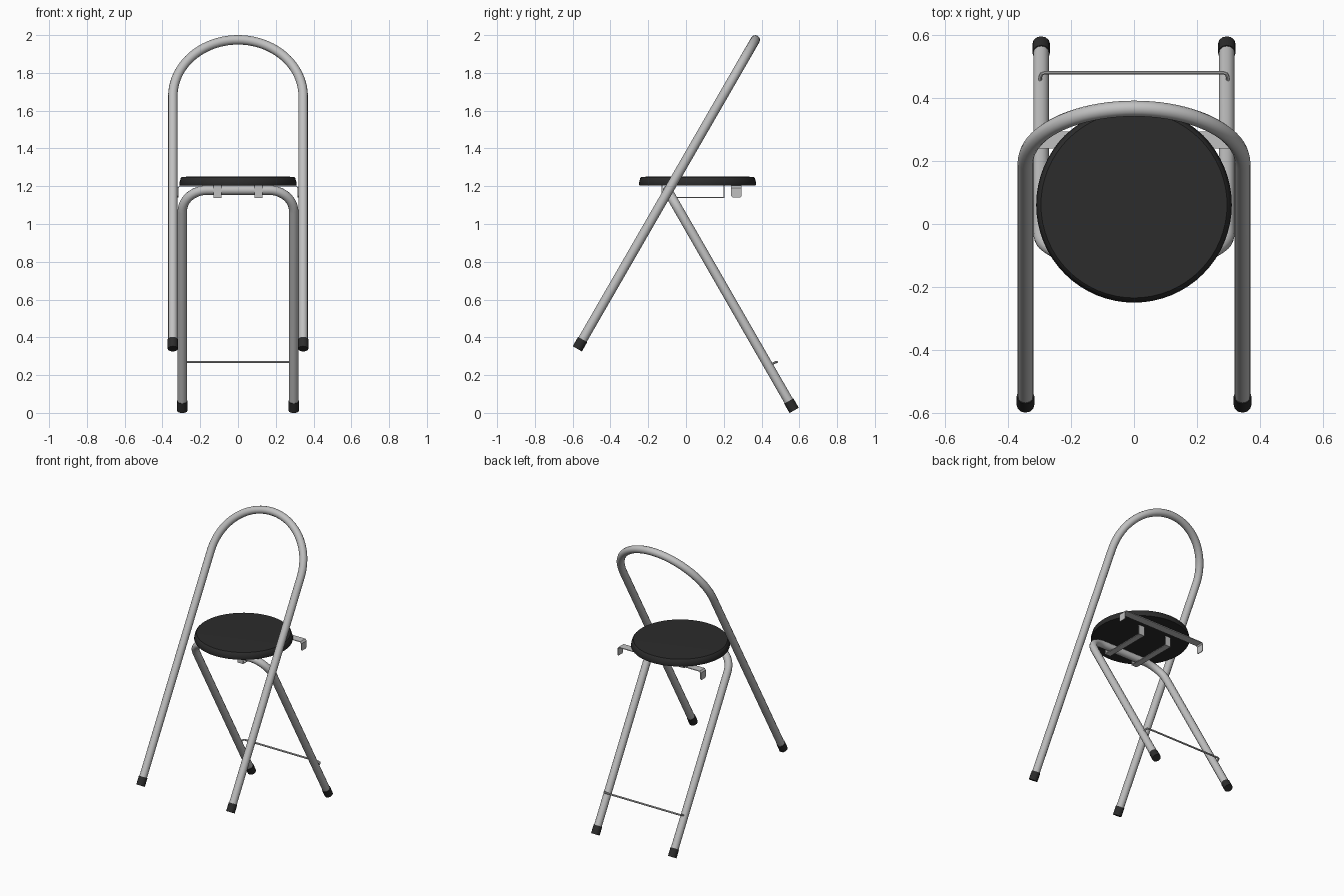
import bpy, bmesh, math
from mathutils import Vector

cube = bpy.data.objects.get("Cube")
if cube:
    bpy.data.objects.remove(cube, do_unlink=True)


def material(name, rgb, rough):
    m = bpy.data.materials.new(name)
    m.use_nodes = True
    m.diffuse_color = (*rgb, 1)
    bsdf = m.node_tree.nodes["Principled BSDF"]
    bsdf.inputs["Base Color"].default_value = (*rgb, 1)
    bsdf.inputs["Roughness"].default_value = rough
    return m


steel = material("light grey steel", (0.53, 0.53, 0.53), 0.4)
black = material("black vinyl", (0.025, 0.025, 0.025), 0.6)


def add_mesh(name, mesh, mat, smooth=True):
    obj = bpy.data.objects.new(name, mesh)
    bpy.context.collection.objects.link(obj)
    mesh.materials.clear()
    mesh.materials.append(mat)
    if smooth:
        bpy.ops.object.select_all(action="DESELECT")
        obj.select_set(True)
        bpy.context.view_layer.objects.active = obj
        bpy.ops.object.shade_smooth_by_angle(angle=math.radians(40))
    return obj


def tube(name, points, radius, mat, sides=4):
    """Round tube swept along a list of points."""
    curve = bpy.data.curves.new(name + " path", "CURVE")
    curve.dimensions = "3D"
    curve.bevel_depth = radius
    curve.bevel_resolution = sides
    curve.use_fill_caps = True
    spline = curve.splines.new("POLY")
    spline.points.add(len(points) - 1)
    for p, co in zip(spline.points, points):
        p.co = (*co, 1)
    tmp = bpy.data.objects.new(name + " path", curve)
    bpy.context.collection.objects.link(tmp)
    bpy.context.view_layer.update()
    deps = bpy.context.evaluated_depsgraph_get()
    mesh = bpy.data.meshes.new_from_object(tmp.evaluated_get(deps))
    bpy.data.objects.remove(tmp, do_unlink=True)
    return add_mesh(name, mesh, mat)


def bent_frame(half, foot, top, corner, steps):
    """Inverted U with rounded corners, lying in a tilted plane."""
    foot, top = Vector((0, *foot)), Vector((0, *top))
    up = (top - foot).normalized()
    base = top - up * corner
    right = [foot + Vector((half, 0, 0))]
    for i in range(steps + 1):
        a = math.pi / 2 * i / steps
        right.append(base + up * corner * math.sin(a)
                     + Vector((half - corner + corner * math.cos(a), 0, 0)))
    left = [Vector((-p.x, p.y, p.z)) for p in reversed(right)]
    if corner == half:          # the two arcs meet in one point
        left = left[1:]
    return right + left, up


def strap(name, profile, axis, center, width, thick=0.005):
    """Flat metal strip bent along a profile of (run, z) points."""
    bm = bmesh.new()
    rows = []
    for run, z in profile:
        row = []
        for s in (-1, 1):
            side = center + s * width / 2
            row.append(bm.verts.new((run, side, z) if axis == "x" else (side, run, z)))
        rows.append(row)
    for a, b in zip(rows, rows[1:]):
        bm.faces.new((a[0], a[1], b[1], b[0]))
    bmesh.ops.recalc_face_normals(bm, faces=bm.faces)
    mesh = bpy.data.meshes.new(name)
    bm.to_mesh(mesh)
    bm.free()
    obj = add_mesh(name, mesh, steel, False)
    mod = obj.modifiers.new("thickness", "SOLIDIFY")
    mod.thickness = thick
    mod.offset = 0
    mod.use_even_offset = True
    return obj


# Tubular frames with rubber feet
frames = (("back_frame", 0.345, (-0.575, 0.34), (0.367, 1.975), 0.345, 20),
          ("rear_leg_frame", 0.295, (0.572, 0.014), (-0.098, 1.179), 0.13, 10))
for name, half, foot, top, corner, steps in frames:
    path, up = bent_frame(half, foot, top, corner, steps)
    tube(name, path, 0.025, steel)
    for side, x in (("left", half), ("right", -half)):
        start = Vector((x, *foot))
        tube(f"{name}_{side}_foot", [start - up * 0.001, start + up * 0.056],
             0.028, black)

# Thin stretcher rod with bent ends on the rear legs
rod = [(0.298, 0.44, 0.252), (0.298, 0.468, 0.265), (0.294, 0.477, 0.269),
       (0.284, 0.481, 0.27)]
tube("stretcher_rod", rod + [(-x, y, z) for x, y, z in reversed(rod)],
     0.006, steel, 2)

# Round padded seat, lathed from a profile
profile = [(0, 1.205), (0.308, 1.205), (0.311, 1.212), (0.307, 1.23),
           (0.303, 1.243), (0.296, 1.25), (0, 1.252)]
bm = bmesh.new()
verts = [bm.verts.new((r, 0, z)) for r, z in profile]
edges = [bm.edges.new(pair) for pair in zip(verts, verts[1:])]
bmesh.ops.spin(bm, geom=verts + edges, cent=(0, 0, 0), axis=(0, 0, 1),
               angle=math.tau, steps=64)
bmesh.ops.remove_doubles(bm, verts=bm.verts, dist=0.0005)
bmesh.ops.recalc_face_normals(bm, faces=bm.faces)
mesh = bpy.data.meshes.new("seat")
bm.to_mesh(mesh)
bm.free()
seat = add_mesh("seat", mesh, black)
seat.location.y = 0.061

# Hook strap across the underside, ends bent down with rounded tips
strap("hook_strap", [(-0.318, 1.155), (-0.318, 1.19), (-0.31, 1.2), (0.31, 1.2),
                     (0.318, 1.19), (0.318, 1.155)], "x", 0.267, 0.055)
for side, x in (("left", 0.318), ("right", -0.318)):
    tip = strap(f"hook_tip_{side}", [(0.2395, 1.155), (0.2945, 1.155)], "y", x, 0.005)
    bm = bmesh.new()
    outline = [(0.2395, 1.156), (0.2395, 1.147), (0.247, 1.14),
               (0.287, 1.14), (0.2945, 1.147), (0.2945, 1.156)]
    bm.faces.new([bm.verts.new((x, y, z)) for y, z in outline])
    bm.to_mesh(tip.data)
    bm.free()

# Two sliding channels that hold the rear leg frame under the seat
for side, x in (("left", 0.108), ("right", -0.108)):
    strap(f"slide_channel_{side}", [(-0.126, 1.205), (-0.126, 1.141),
                                    (0.202, 1.141), (0.202, 1.205)], "y", x, 0.042)
